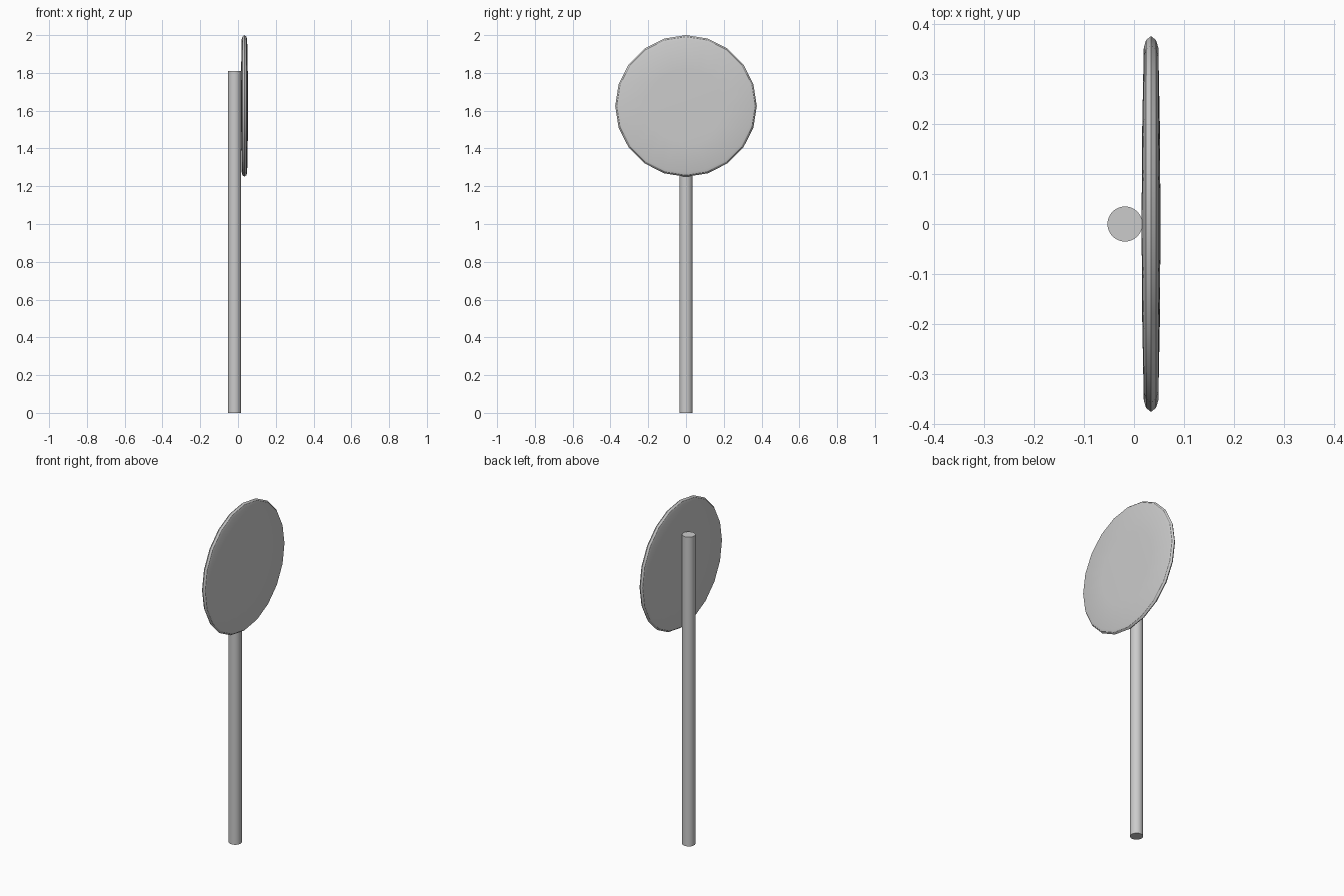
import bpy, bmesh, math
from mathutils import Matrix

if "Cube" in bpy.data.objects:
    bpy.data.objects.remove(bpy.data.objects["Cube"])


def smooth(obj):
    bpy.ops.object.select_all(action='DESELECT')
    obj.select_set(True)
    bpy.context.view_layer.objects.active = obj
    bpy.ops.object.shade_smooth_by_angle(angle=math.radians(30))


# Round post behind the sign
POST_H = 1.81
bpy.ops.mesh.primitive_cylinder_add(vertices=32, radius=0.035, depth=POST_H,
                                    location=(-0.018, 0, POST_H / 2))
post = bpy.context.object
post.name = "post"
smooth(post)

# Round sign plate: 20 sides, rounded rim, very slightly domed faces
SIDES = 20
half = [(0.0, 0.019), (0.2, 0.0175), (0.352, 0.0145), (0.367, 0.010), (0.375, 0.0)]
profile = half + [(r, -x) for r, x in reversed(half[:-1])]

bm = bmesh.new()
verts = [bm.verts.new((x, 0, r)) for r, x in profile]
edges = [bm.edges.new(pair) for pair in zip(verts, verts[1:])]
bmesh.ops.spin(bm, geom=verts + edges, cent=(0, 0, 0), axis=(1, 0, 0),
               angle=math.tau, steps=SIDES, use_duplicate=False)
bmesh.ops.remove_doubles(bm, verts=bm.verts, dist=0.0005)
bmesh.ops.recalc_face_normals(bm, faces=bm.faces)
bmesh.ops.transform(bm, matrix=Matrix.Translation((0.034, 0, 1.625)), verts=bm.verts)
mesh = bpy.data.meshes.new("sign_plate")
bm.to_mesh(mesh)
bm.free()
plate = bpy.data.objects.new("sign_plate", mesh)
bpy.context.collection.objects.link(plate)
smooth(plate)
